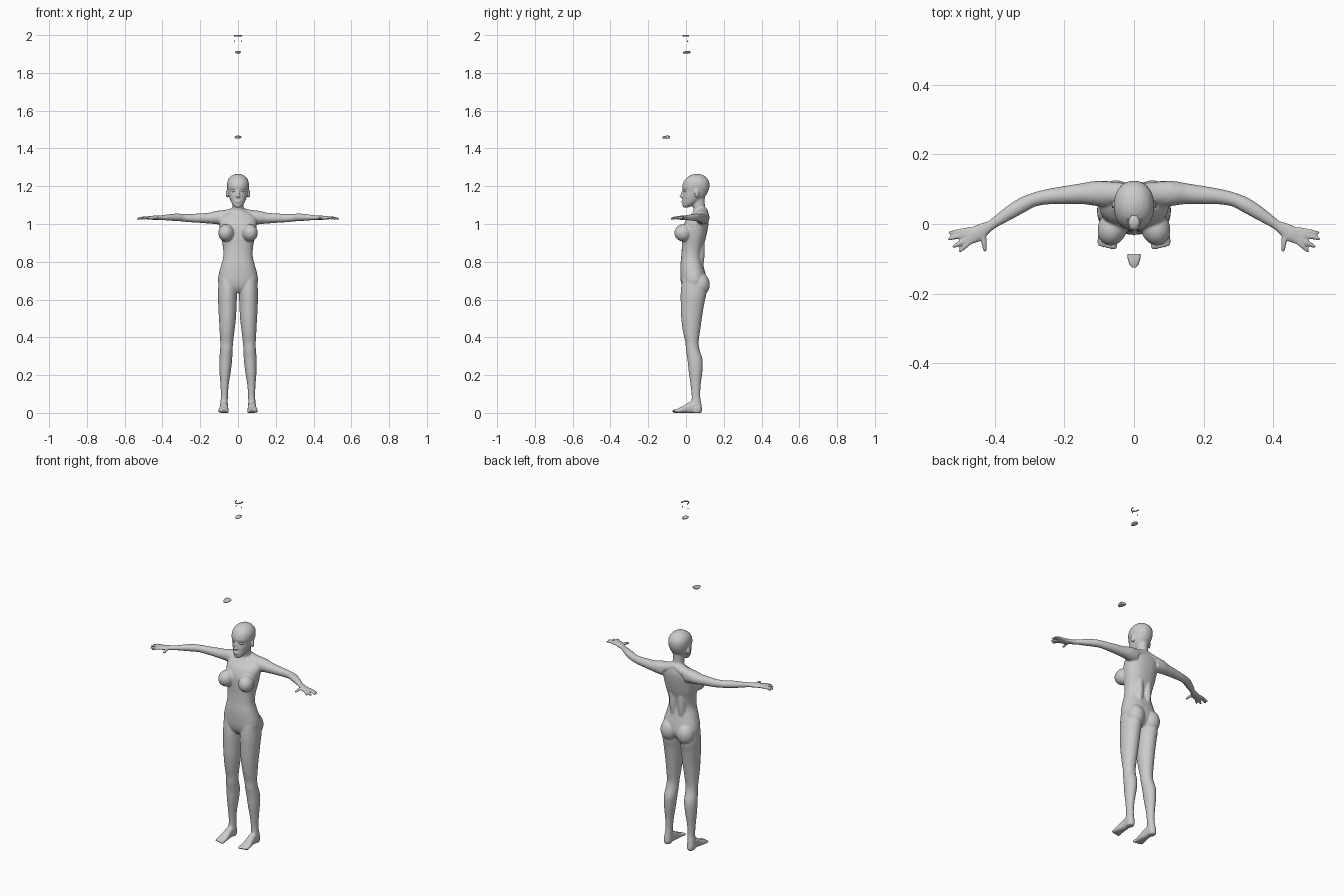
import bpy, bmesh, math
from mathutils import Vector, Matrix


def spline(rows, steps):
    # Catmull-Rom resampling of section rows
    out, n = [], len(rows)
    for i in range(n - 1):
        a, b, c, d = (rows[max(0, min(n - 1, i + k))] for k in (-1, 0, 1, 2))
        for s in range(steps):
            t = s / steps
            out.append([0.5 * (2 * q + (r - p) * t + (2 * p - 5 * q + 4 * r - w) * t * t
                               + (3 * q - p - 3 * r + w) * t ** 3)
                        for p, q, r, w in zip(a, b, c, d)])
    return out + [list(rows[-1])]


def loft(bm, rows, across=None, up=None, power=2.0, sides=28, steps=4):
    # rows: x, y, z, radius across, radius up
    rows = spline(rows, steps)
    rings = []
    for i, (x, y, z, ra, rb) in enumerate(rows):
        u, v = across, up
        if u is None:
            tan = Vector(rows[min(i + 1, len(rows) - 1)][:3]) - Vector(rows[max(i - 1, 0)][:3])
            u = tan.cross(Vector((0, 0, 1))).normalized()
            v = u.cross(tan).normalized()
        ring = []
        for k in range(sides):
            a = math.tau * k / sides
            c, s = math.cos(a), math.sin(a)
            c = math.copysign(abs(c) ** (2 / power), c)
            s = math.copysign(abs(s) ** (2 / power), s)
            ring.append(bm.verts.new(Vector((x, y, z)) + u * ra * c + v * rb * s))
        rings.append(ring)
    for r, q in zip(rings, rings[1:]):
        for k in range(sides):
            j = (k + 1) % sides
            bm.faces.new((r[k], r[j], q[j], q[k]))
    bm.faces.new(rings[0][::-1])
    bm.faces.new(rings[-1])


def stack(bm, rows, power=2.0):
    # upright loft; rows: z, centre x, half width, front y, back y
    loft(bm, [(x, (f + b) / 2, z, w, (b - f) / 2) for z, x, w, f, b in rows],
         Vector((1, 0, 0)), Vector((0, 1, 0)), power)


def ball(bm, loc, size, rot=0.0, tilt=0.0):
    m = (Matrix.Translation(loc) @ Matrix.Rotation(rot, 4, 'Z') @ Matrix.Rotation(tilt, 4, 'X')
         @ Matrix.Diagonal((*size, 1)))
    bmesh.ops.create_uvsphere(bm, u_segments=24, v_segments=16, radius=1, matrix=m)


def finish(bm, name, voxel=0, smooth=0):
    bmesh.ops.recalc_face_normals(bm, faces=bm.faces)
    me = bpy.data.meshes.new(name)
    bm.to_mesh(me)
    bm.free()
    me.polygons.foreach_set("use_smooth", [True] * len(me.polygons))
    ob = bpy.data.objects.new(name, me)
    bpy.context.collection.objects.link(ob)
    if voxel:
        r = ob.modifiers.new("fuse", 'REMESH')
        r.mode, r.voxel_size, r.use_smooth_shade = 'VOXEL', voxel, True
    if smooth:
        s = ob.modifiers.new("soften", 'SMOOTH')
        s.factor, s.iterations = 0.5, smooth
    return ob


bm = bmesh.new()

# torso and neck
stack(bm, [(.635, 0, .03, 0, .07), (.66, 0, .085, -.018, .1), (.69, 0, .105, -.027, .11),
           (.73, 0, .103, -.03, .105), (.78, 0, .09, -.03, .092), (.83, 0, .078, -.025, .083),
           (.88, 0, .08, -.022, .092), (.93, 0, .09, -.022, .106), (.98, 0, .097, -.018, .116),
           (1.02, 0, .1, .0, .121), (1.045, 0, .085, .022, .12), (1.065, 0, .05, .038, .114),
           (1.08, 0, .03, .045, .108)], 2.3)
stack(bm, [(1.03, 0, .042, .035, .115), (1.07, 0, .032, .04, .107),
           (1.10, 0, .03, .035, .1), (1.15, 0, .033, .03, .1)])

# head, nose and lips
stack(bm, [(1.086, 0, .010, -.012, .008), (1.095, 0, .022, -.018, .03), (1.11, 0, .033, -.019, .055),
           (1.13, 0, .042, -.018, .085), (1.15, 0, .049, -.018, .105), (1.175, 0, .054, -.015, .118),
           (1.197, 0, .058, -.02, .124), (1.225, 0, .056, -.012, .122), (1.247, 0, .044, .006, .107),
           (1.26, 0, .026, .028, .087), (1.265, 0, .008, .05, .065)], 2.15)
ball(bm, (0, -.02, 1.16), (.007, .008, .024), 0, -.25)
ball(bm, (0, -.025, 1.146), (.011, .009, .007))
ball(bm, (0, -.017, 1.122), (.015, .008, .004))
ball(bm, (0, -.017, 1.115), (.013, .008, .004))

for s in (-1, 1):
    # ear, bust, shoulder slope, back muscle and seat
    ball(bm, (s * .057, .057, 1.16), (.007, .013, .022), s * .35)
    ball(bm, (s * .062, -.012, .953), (.042, .051, .046), s * .3)
    loft(bm, [(s * .0, .085, 1.07, .03, .025), (s * .05, .088, 1.052, .032, .026),
              (s * .11, .09, 1.04, .034, .03)])
    ball(bm, (s * .027, .073, .87), (.024, .026, .13))
    ball(bm, (s * .052, .074, .68), (.05, .052, .062))

    # leg
    stack(bm, [(z, s * x, w, f, b) for z, x, w, f, b in (
        (.71, .058, .043, -.02, .09), (.64, .056, .05, -.028, .108), (.58, .056, .049, -.028, .097),
        (.5, .056, .045, -.025, .084), (.43, .058, .039, -.016, .074), (.37, .06, .034, -.003, .067),
        (.33, .062, .033, .0, .073), (.28, .065, .034, .008, .088), (.22, .068, .03, .014, .087),
        (.15, .071, .022, .024, .078), (.09, .072, .0185, .03, .075), (.05, .074, .02, .028, .081),
        (.015, .075, .021, .03, .085), (0, .075, .017, .035, .08))])

    # foot and toes
    loft(bm, [(s * x, y, t / 2, w, t / 2) for x, y, w, t in (
        (.075, .075, .019, .045), (.074, .04, .02, .062), (.074, .01, .022, .052),
        (.076, -.02, .026, .034), (.077, -.042, .027, .024), (.077, -.054, .025, .018))],
         Vector((1, 0, 0)), Vector((0, 0, 1)), 2.5)
    for i in range(5):
        r = .0085 if i == 0 else .0062
        ball(bm, (s * (.056 + .0108 * i), -.058 + .0005 * i * i, .009), (r, .016, r + .001))

    # arm and palm
    loft(bm, [(s * x, y, z, a, b) for x, y, z, a, b in (
        (.07, .085, 1.033, .038, .038), (.11, .088, 1.034, .036, .036), (.15, .087, 1.031, .03, .029),
        (.2, .083, 1.031, .026, .025), (.25, .078, 1.031, .022, .022), (.29, .069, 1.033, .02, .02),
        (.32, .055, 1.035, .0215, .02), (.355, .034, 1.035, .02, .018), (.39, .011, 1.034, .016, .014),
        (.412, -.004, 1.033, .0145, .012), (.433, -.016, 1.033, .02, .0115),
        (.457, -.03, 1.033, .024, .0105), (.48, -.04, 1.032, .021, .008))])

    # fingers and thumb
    for x0, y0, x1, y1, r in ((.472, -.015, .534, -.026, .0062), (.475, -.027, .536, -.044, .0068),
                              (.47, -.038, .522, -.067, .007), (.462, -.044, .503, -.08, .0068),
                              (.434, -.022, .428, -.08, .0075)):
        loft(bm, [(s * (x0 + (x1 - x0) * t), y0 + (y1 - y0) * t, 1.033 + .006 * t - .013 * t * t, r * k, r * k)
                  for t, k in ((0, 1.2), (.4, 1.05), (.75, .95), (.94, .75), (1, .35))], sides=14)

finish(bm, "body", .0042, 5)

# eyes
for s, side in ((-1, "left"), (1, "right")):
    bm = bmesh.new()
    ball(bm, (s * .023, .0, 1.177), (.0125, .0128, .0095))
    finish(bm, "eye_" + side)


def arch(name, y, z, w, d, r, h):
    # horseshoe strip, open towards the back
    bm = bmesh.new()
    loft(bm, [(w * math.cos(a), y - d * math.sin(a), z, r, h)
              for a in (math.pi * i / 10 for i in range(11))], sides=10, steps=2)
    return finish(bm, name)


# loose mouth parts floating above the figure
arch("upper_teeth", .016, 1.996, .019, .032, .0025, .004)
for s, side in ((-1, "left"), (1, "right")):
    bm = bmesh.new()
    ball(bm, (s * .018, .008, 1.968), (.0025, .004, .004))
    finish(bm, "back_tooth_" + side)
bm = bmesh.new()
loft(bm, [(0, .024, 1.909, .008, .004), (0, .012, 1.91, .015, .007),
          (0, -.003, 1.909, .014, .007), (0, -.016, 1.907, .006, .003)])
finish(bm, "tongue")
bm = bmesh.new()
loft(bm, [(0, -.086, 1.46, .018, .007), (0, -.1, 1.46, .018, .0075),
          (0, -.114, 1.459, .014, .007), (0, -.124, 1.458, .007, .005)], power=2.6)
finish(bm, "gums")
